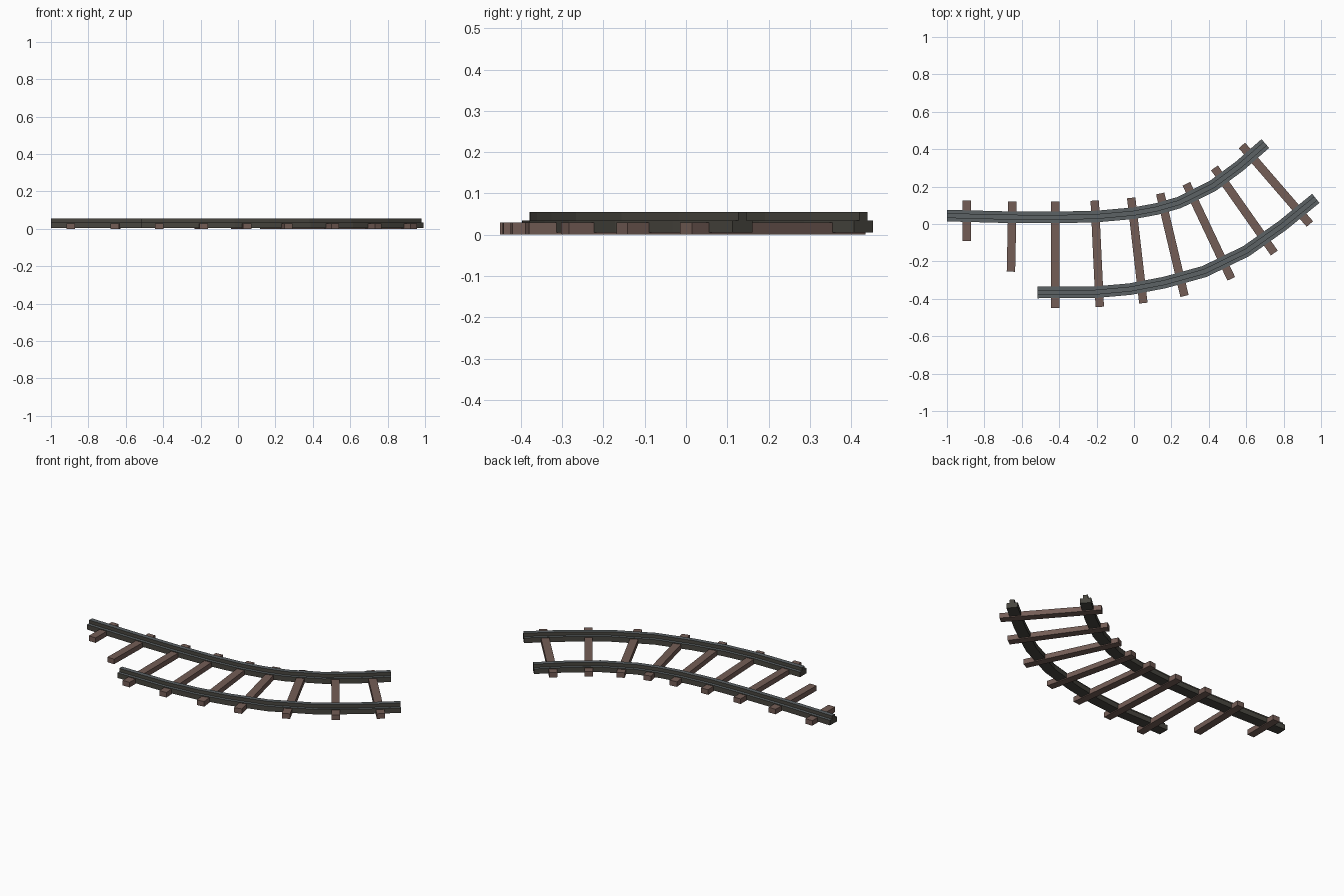
import bpy, bmesh
from mathutils import Vector

if "Cube" in bpy.data.objects:
    bpy.data.objects.remove(bpy.data.objects["Cube"])


def material(name, rgb):
    m = bpy.data.materials.new(name)
    m.diffuse_color = (*rgb, 1)
    m.use_nodes = True
    m.node_tree.nodes["Principled BSDF"].inputs["Base Color"].default_value = m.diffuse_color
    return m


STEEL = material("worn_steel", (0.107, 0.122, 0.130))
GRIME = material("dark_grime", (0.065, 0.061, 0.050))
WOOD = material("brown_wood", (0.175, 0.110, 0.093))


def finish(name, bm, mats):
    bmesh.ops.recalc_face_normals(bm, faces=bm.faces)
    for f in bm.faces:
        f.smooth = False
        # Multi-colour parts: first colour on upward faces, second elsewhere
        if len(mats) > 1:
            f.material_index = 0 if f.normal.z > 0.5 else 1
    me = bpy.data.meshes.new(name)
    bm.to_mesh(me)
    bm.free()
    for m in mats:
        me.materials.append(m)
    ob = bpy.data.objects.new(name, me)
    bpy.context.collection.objects.link(ob)


def sweep(name, path, profile, mats):
    """Sweep a closed (side, z) profile along a flat path with mitred joints."""
    pts = [Vector(p) for p in path]
    dirs = [(b - a).normalized() for a, b in zip(pts, pts[1:])]
    bm = bmesh.new()
    rings = []
    for i, p in enumerate(pts):
        d0, d1 = dirs[max(i - 1, 0)], dirs[min(i, len(dirs) - 1)]
        t = (d0 + d1).normalized()
        n = Vector((-t.y, t.x)) / t.dot(d1)
        rings.append([bm.verts.new((p.x + n.x * s, p.y + n.y * s, z)) for s, z in profile])
    k = len(profile)
    for a, b in zip(rings, rings[1:]):
        for j in range(k):
            bm.faces.new((a[j], a[(j + 1) % k], b[(j + 1) % k], b[j]))
    bm.faces.new(rings[0])
    bm.faces.new(rings[-1])
    finish(name, bm, mats)


# Rails: wide foot with a narrow raised head
FOOT, HEAD = 0.031, 0.013
rail_profile = [(-FOOT, 0.005), (FOOT, 0.005), (FOOT, 0.035), (HEAD, 0.035),
                (HEAD, 0.055), (-HEAD, 0.055), (-HEAD, 0.035), (-FOOT, 0.035)]
inner_path = [(-1, 0.045), (-0.7, 0.037), (-0.42, 0.035), (-0.2, 0.04), (0, 0.058),
              (0.12, 0.08), (0.24, 0.114), (0.42, 0.203), (0.565, 0.31), (0.702, 0.43)]
outer_path = [(-0.515, -0.366), (-0.21, -0.365), (-0.02, -0.348), (0.163, -0.313),
              (0.377, -0.254), (0.60, -0.145), (0.794, -0.008), (0.972, 0.137)]
sweep("inner_rail", inner_path, rail_profile, [STEEL, GRIME])
sweep("outer_rail", outer_path, rail_profile, [STEEL, GRIME])

# Sleepers: square beams fanning around the bend, the first two broken short
W = 0.0225
sleeper_profile = [(-W, 0), (W, 0), (W, 0.03), (-W, 0.03)]
sleepers = [((-0.895, 0.125), (-0.895, -0.09)), ((-0.65, 0.12), (-0.658, -0.255)),
            ((-0.42, 0.12), (-0.42, -0.45)), ((-0.21, 0.125), (-0.183, -0.443)),
            ((-0.015, 0.14), (0.05, -0.423)), ((0.14, 0.163), (0.27, -0.385)),
            ((0.28, 0.215), (0.52, -0.293)), ((0.43, 0.30), (0.75, -0.155)),
            ((0.577, 0.42), (0.94, 0.0))]
for i, ends in enumerate(sleepers, 1):
    sweep(f"sleeper_{i}", ends, sleeper_profile, [WOOD])
